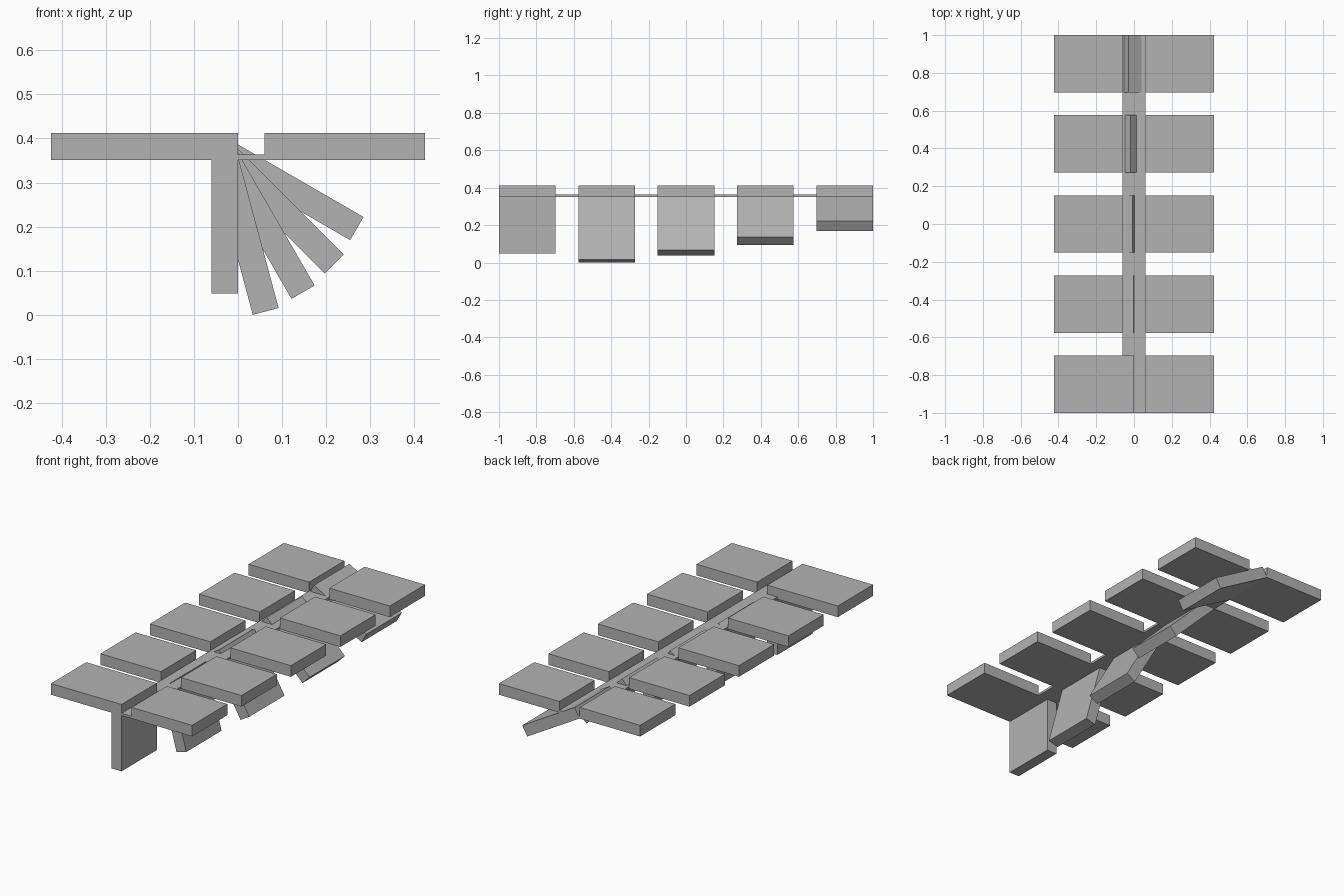
import bpy
import math
from mathutils import Matrix, Vector

default = bpy.data.objects.get("Cube")
if default:
    bpy.data.objects.remove(default, do_unlink=True)

U = 2 / 33                                    # one plate thickness
BASE = 6 * U * math.cos(math.radians(15))     # underside of the plates

grey = bpy.data.materials.new("plain grey")
grey.use_nodes = True
grey.diffuse_color = (0.45, 0.45, 0.45, 1)
grey.node_tree.nodes["Principled BSDF"].inputs["Base Color"].default_value = (0.45, 0.45, 0.45, 1)


def box(name, low, high, pivot=(0, 0, 0), angle=0):
    """Box between two corners, in units, turned about y at the pivot."""
    low, high = Vector(low) * U, Vector(high) * U
    bpy.ops.mesh.primitive_cube_add(size=1)
    ob = bpy.context.object
    ob.name = name
    size = high - low
    ob.data.transform(Matrix.Translation((low + high) / 2) @ Matrix.Diagonal((*size, 1)))
    ob.data.transform(Matrix.Rotation(-math.radians(angle), 4, 'Y'))
    ob.location = Vector(pivot) * U + Vector((0, 0, BASE))
    ob.data.materials.append(grey)
    return ob


# Thin strip joining all the stations
box("spine", (-1, -16.5, 0), (1, 16.5, 0.2))

# Five stations, each with two level plates and a flap that swings further up
for i in range(5):
    y = -14 + 7 * i
    n = i + 1
    box(f"right_plate_{n}", (-7, y - 2.5, 0), (-1, y + 2.5, 1))
    box(f"left_plate_{n}", (1, y - 2.5, 0), (7, y + 2.5, 1))
    # The first flap hangs straight and sits flush with the plate tops
    lift = 1 if i == 0 else 0
    box(f"flap_{n}", (0, -2.5, -6), (1, 2.5, 0), (-1, y, lift), 15 * i)
